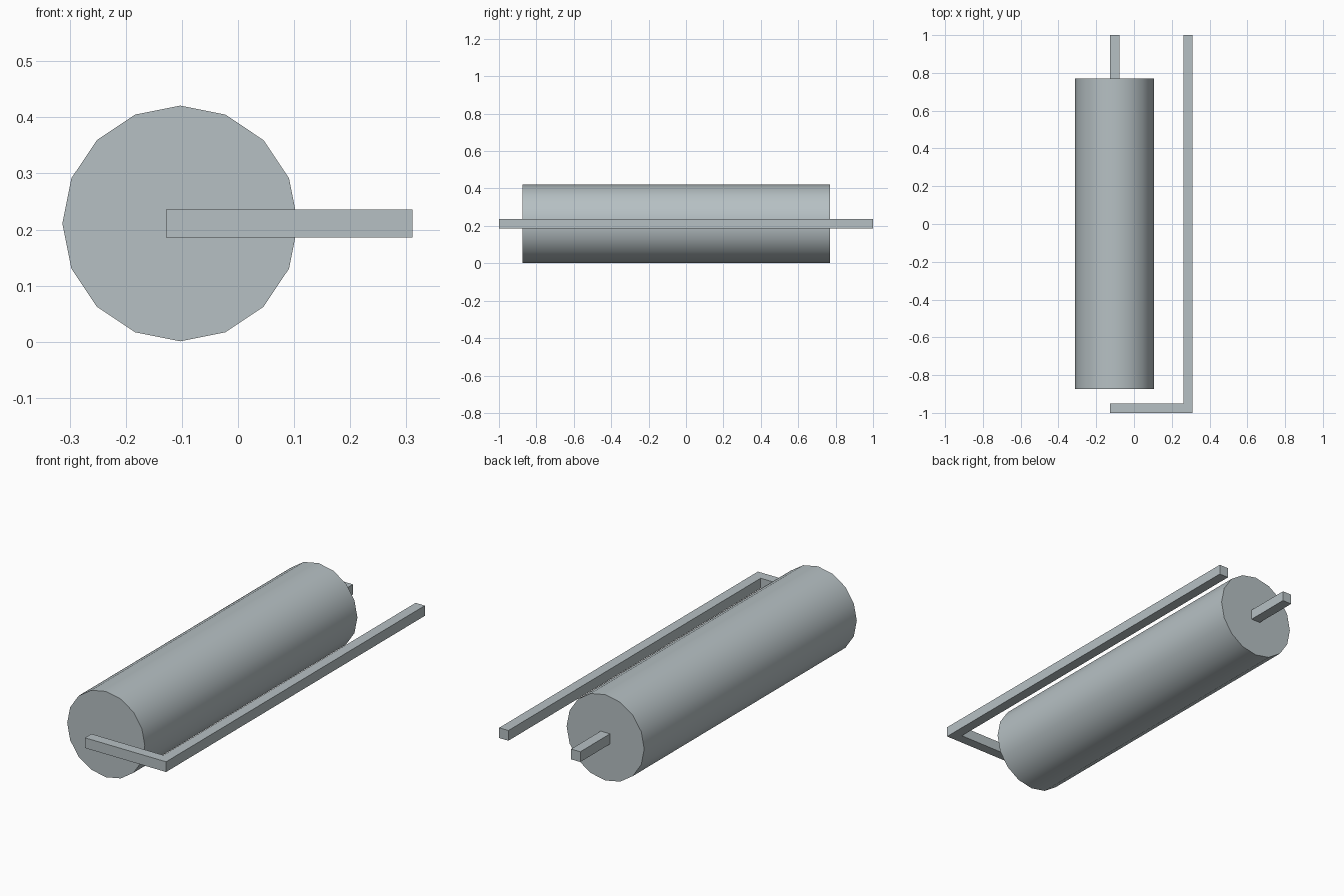
import bpy, bmesh, math
from mathutils import Matrix, Vector

cube = bpy.data.objects.get("Cube")
if cube:
    bpy.data.objects.remove(cube, do_unlink=True)

grey = bpy.data.materials.new("blue_grey")
grey.use_nodes = True
colour = (0.47, 0.53, 0.55, 1)
grey.diffuse_color = colour
grey.node_tree.nodes["Principled BSDF"].inputs["Base Color"].default_value = colour

AXIS_X, AXIS_Z = -0.103, 0.211
HALF = 0.025  # half thickness of the square bar


def finish(name, bm):
    bmesh.ops.recalc_face_normals(bm, faces=bm.faces)
    mesh = bpy.data.meshes.new(name)
    bm.to_mesh(mesh)
    bm.free()
    mesh.materials.append(grey)
    obj = bpy.data.objects.new(name, mesh)
    bpy.context.collection.objects.link(obj)
    return obj


def prism(name, outline):
    """Extrude a plan outline to the thickness of the bar."""
    bm = bmesh.new()
    face = bm.faces.new([bm.verts.new((x, y, AXIS_Z - HALF)) for x, y in outline])
    top = bmesh.ops.extrude_face_region(bm, geom=[face])["geom"]
    moved = [v for v in top if isinstance(v, bmesh.types.BMVert)]
    bmesh.ops.translate(bm, verts=moved, vec=(0, 0, 2 * HALF))
    return finish(name, bm)


# Roller: sixteen-sided drum with a support ring near each end
front, back, rim = -0.873, 0.77, 0.075
radius = 0.21
bm = bmesh.new()
place = Matrix.Translation((AXIS_X, (front + back) / 2, AXIS_Z)) @ Matrix.Rotation(math.pi / 2, 4, "X")
bmesh.ops.create_cone(bm, cap_ends=True, segments=16, radius1=radius, radius2=radius,
                      depth=back - front, matrix=place)
for y in (front + rim, back - rim):
    bmesh.ops.bisect_plane(bm, geom=bm.verts[:] + bm.edges[:] + bm.faces[:],
                           plane_co=Vector((0, y, 0)), plane_no=Vector((0, 1, 0)))
roller = finish("roller_drum", bm)
bpy.ops.object.select_all(action="DESELECT")
roller.select_set(True)
bpy.context.view_layer.objects.active = roller
bpy.ops.object.shade_smooth_by_angle(angle=math.radians(40))

# L-shaped side bar and front arm
left, right, t = AXIS_X - HALF, 0.311, 2 * HALF
prism("bracket_arm", [(left, -1), (right, -1), (right, 1), (right - t, 1),
                      (right - t, t - 1), (left, t - 1)])

# Axle stub at the back of the drum
prism("axle_stub", [(left, back - 0.01), (left + t, back - 0.01), (left + t, 1), (left, 1)])
